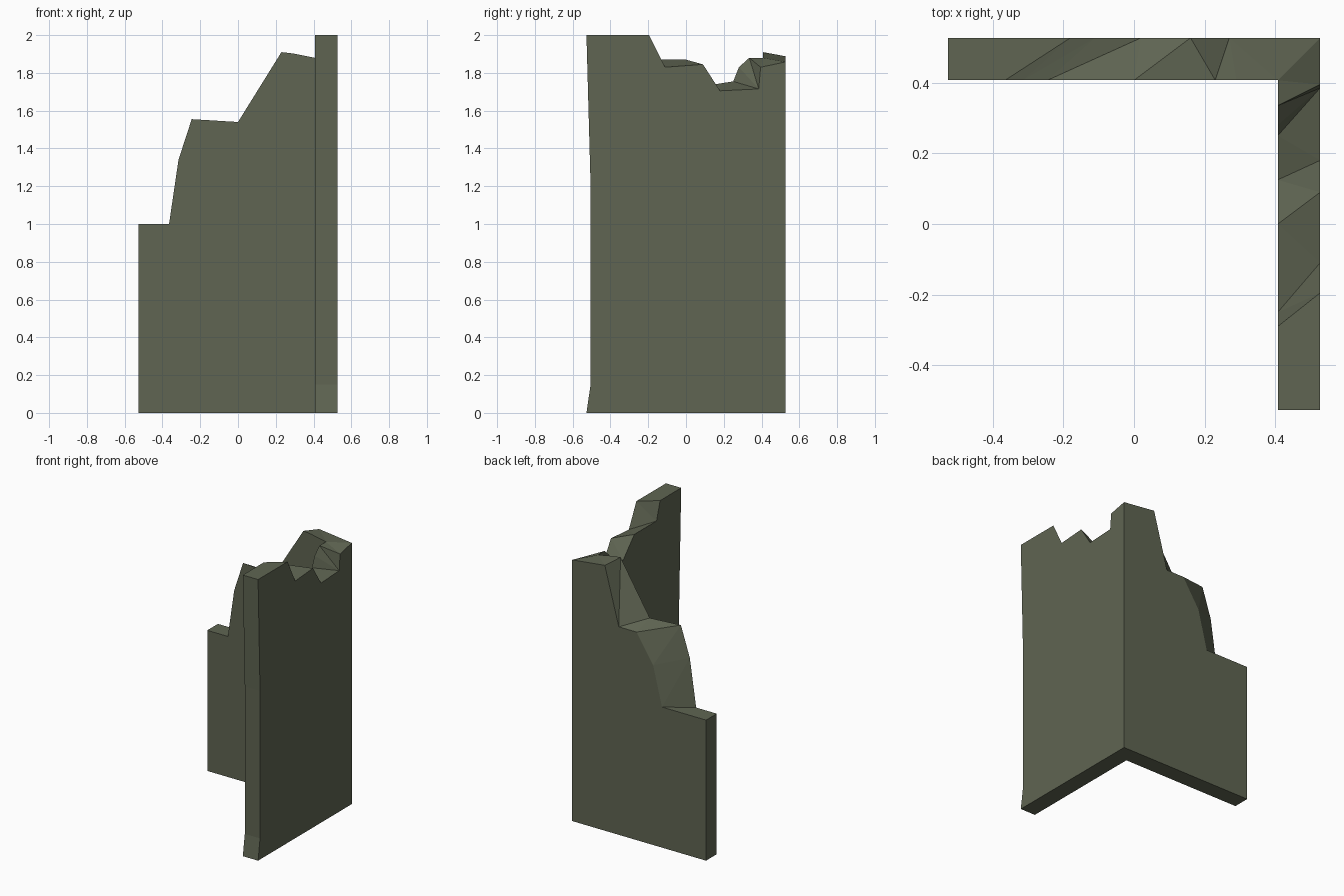
import bpy
import bmesh

if "Cube" in bpy.data.objects:
    bpy.data.objects.remove(bpy.data.objects["Cube"])

OUT, IN = 0.527, 0.407   # outer and inner wall planes

stone = bpy.data.materials.new("grey_green_stone")
stone.diffuse_color = (0.115, 0.13, 0.085, 1)
stone.use_nodes = True
stone.node_tree.nodes["Principled BSDF"].inputs["Base Color"].default_value = stone.diffuse_color

bm = bmesh.new()
cache = {}


def vert(p):
    key = tuple(round(c, 4) for c in p)
    if key not in cache:
        cache[key] = bm.verts.new(key)
    return cache[key]


def face(pts):
    vs = list(dict.fromkeys(vert(p) for p in pts))
    if len(vs) > 2:
        bm.faces.new(vs)


def wall(inner, outer, place):
    """Two ragged profiles (paired points) joined by a broken edge, open at the mitre."""
    a = [place(s, z, IN) for s, z in inner]
    b = [place(s, z, OUT) for s, z in outer]
    face(a)
    face(b[::-1])
    for i in range(len(a) - 1):
        face((a[i], b[i], a[i + 1]))
        face((b[i], b[i + 1], a[i + 1]))


# back wall, stepping up from the left end to the corner
wall([(IN, 0), (-OUT, 0), (-OUT, 1), (-.365, 1), (-.315, 1.34), (-.245, 1.555),
      (0, 1.54), (.23, 1.91), (.29, 1.903), (IN, 1.88)],
     [(OUT, 0), (-OUT, 0), (-OUT, 1), (-.18, 1), (-.11, 1.28), (.02, 1.48),
      (.16, 1.48), (.27, 1.888), (.27, 1.888), (OUT, 1.858)],
     lambda s, z, d: (s, d, z))

# right wall, full height at the front with a notched top
end = [(-OUT, 0), (-.505, .15), (-.505, 1.2), (-OUT, 2)]
wall([(IN, 0)] + end + [(-.29, 2), (-.25, 1.87), (0, 1.87), (.125, 1.735),
      (.25, 1.755), (.28, 1.83), (.335, 1.88), (IN, 1.88)],
     [(OUT, 0)] + end + [(-.195, 2), (-.11, 1.83), (.09, 1.845), (.18, 1.705),
      (.385, 1.715), (.385, 1.715), (.395, 1.83), (OUT, 1.858)],
     lambda s, z, d: (d, s, z))

bmesh.ops.recalc_face_normals(bm, faces=bm.faces)
bmesh.ops.triangulate(bm, faces=[f for f in bm.faces if len(f.verts) > 4])

mesh = bpy.data.meshes.new("broken_corner_wall")
bm.to_mesh(mesh)
bm.free()
mesh.materials.append(stone)
bpy.context.collection.objects.link(bpy.data.objects.new("broken_corner_wall", mesh))
